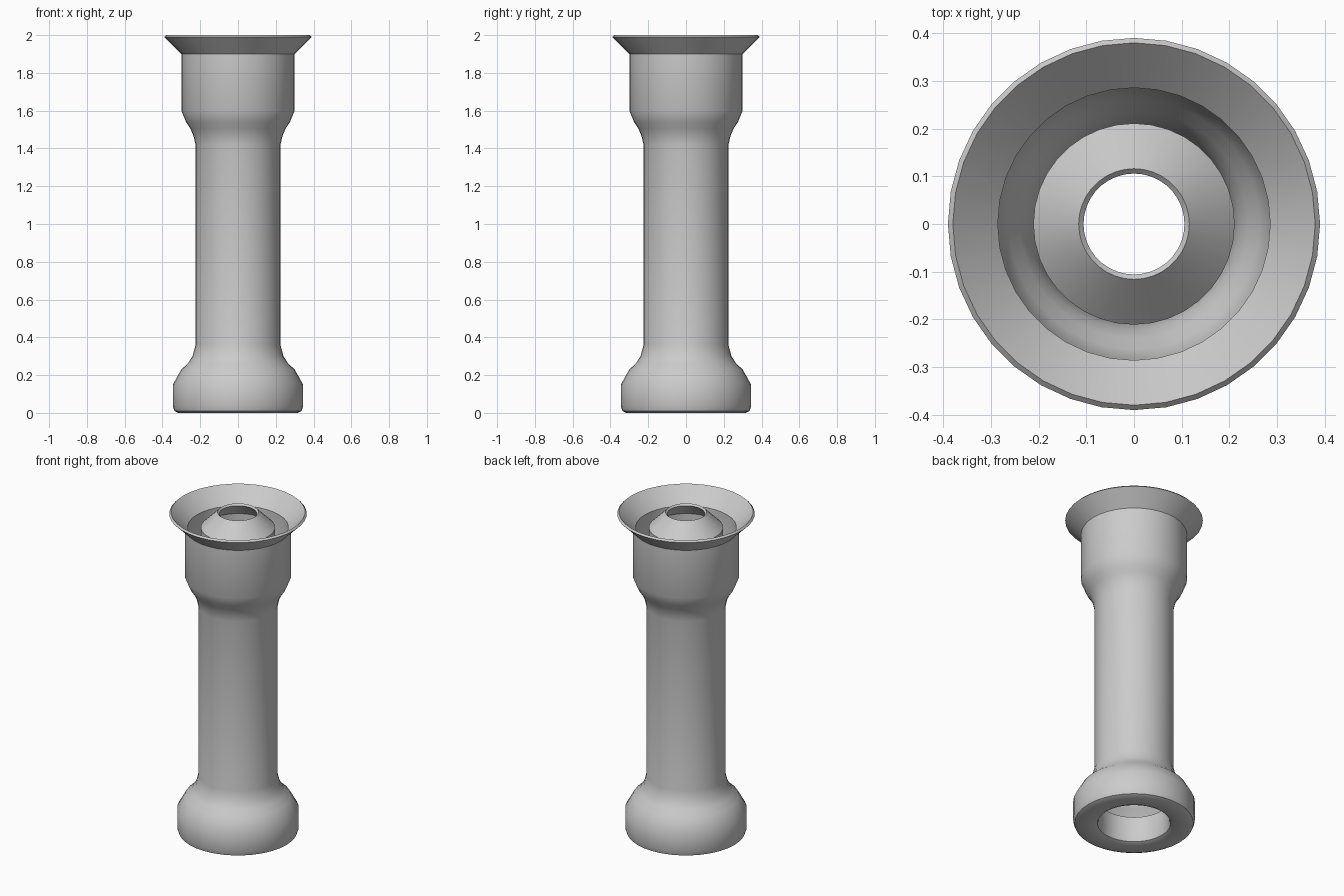
import bpy, bmesh, math
from mathutils import Vector

SEGMENTS = 36

cube = bpy.data.objects.get("Cube")
if cube:
    bpy.data.objects.remove(cube, do_unlink=True)

grey = bpy.data.materials.new("light_grey")
grey.use_nodes = True
colour = (0.6, 0.6, 0.6, 1)
grey.diffuse_color = colour
grey.node_tree.nodes["Principled BSDF"].inputs["Base Color"].default_value = colour


def lathe(name, profile):
    """Spin a closed (radius, height) loop around the z axis."""
    bm = bmesh.new()
    verts = [bm.verts.new((r, 0, z)) for r, z in profile]
    edges = [bm.edges.new((a, b)) for a, b in zip(verts, verts[1:] + verts[:1])]
    bmesh.ops.spin(bm, geom=verts + edges, cent=(0, 0, 0), axis=(0, 0, 1),
                   angle=math.tau, steps=SEGMENTS, use_duplicate=False)
    bmesh.ops.remove_doubles(bm, verts=bm.verts, dist=0.0005)
    bmesh.ops.recalc_face_normals(bm, faces=bm.faces)
    mesh = bpy.data.meshes.new(name)
    bm.to_mesh(mesh)
    bm.free()
    mesh.materials.append(grey)
    obj = bpy.data.objects.new(name, mesh)
    bpy.context.collection.objects.link(obj)
    bpy.ops.object.select_all(action='DESELECT')
    obj.select_set(True)
    bpy.context.view_layer.objects.active = obj
    bpy.ops.object.shade_smooth_by_angle(angle=math.radians(32))
    return obj


def sheet(path, thickness):
    """Close an open path into a thin wall on its left-hand side."""
    pts = [Vector(p) for p in path]
    inner = []
    for i, p in enumerate(pts):
        before = (p - pts[i - 1]).normalized() if i else None
        after = (pts[i + 1] - p).normalized() if i + 1 < len(pts) else None
        a, b = before or after, after or before
        n = Vector((-a.y - b.y, a.x + b.x)).normalized()
        inner.append(p + n * thickness / max(n.dot(Vector((-a.y, a.x))), 0.5))
    return [tuple(p) for p in pts + inner[::-1]]


# Outer shell: rolled-in foot, flared base, long tube, cup and wide rim
shell_path = [
    (0.20, 0.165), (0.20, 0.035), (0.207, 0.01), (0.23, 0),
    (0.315, 0), (0.337, 0.01), (0.345, 0.035), (0.345, 0.15),
    (0.30, 0.23), (0.265, 0.262), (0.24, 0.302), (0.225, 0.36),
    (0.225, 1.42), (0.235, 1.465), (0.252, 1.505), (0.275, 1.54), (0.30, 1.60),
    (0.30, 1.90), (0.39, 1.99),
]
lathe("outer_shell", sheet(shell_path, 0.0145))

# Inner pipe: straight tube ending in a tapered nozzle
pipe_path = [(0.211, 0.30), (0.211, 1.905), (0.116, 2.0)]
lathe("inner_pipe", sheet(pipe_path, 0.0145))
